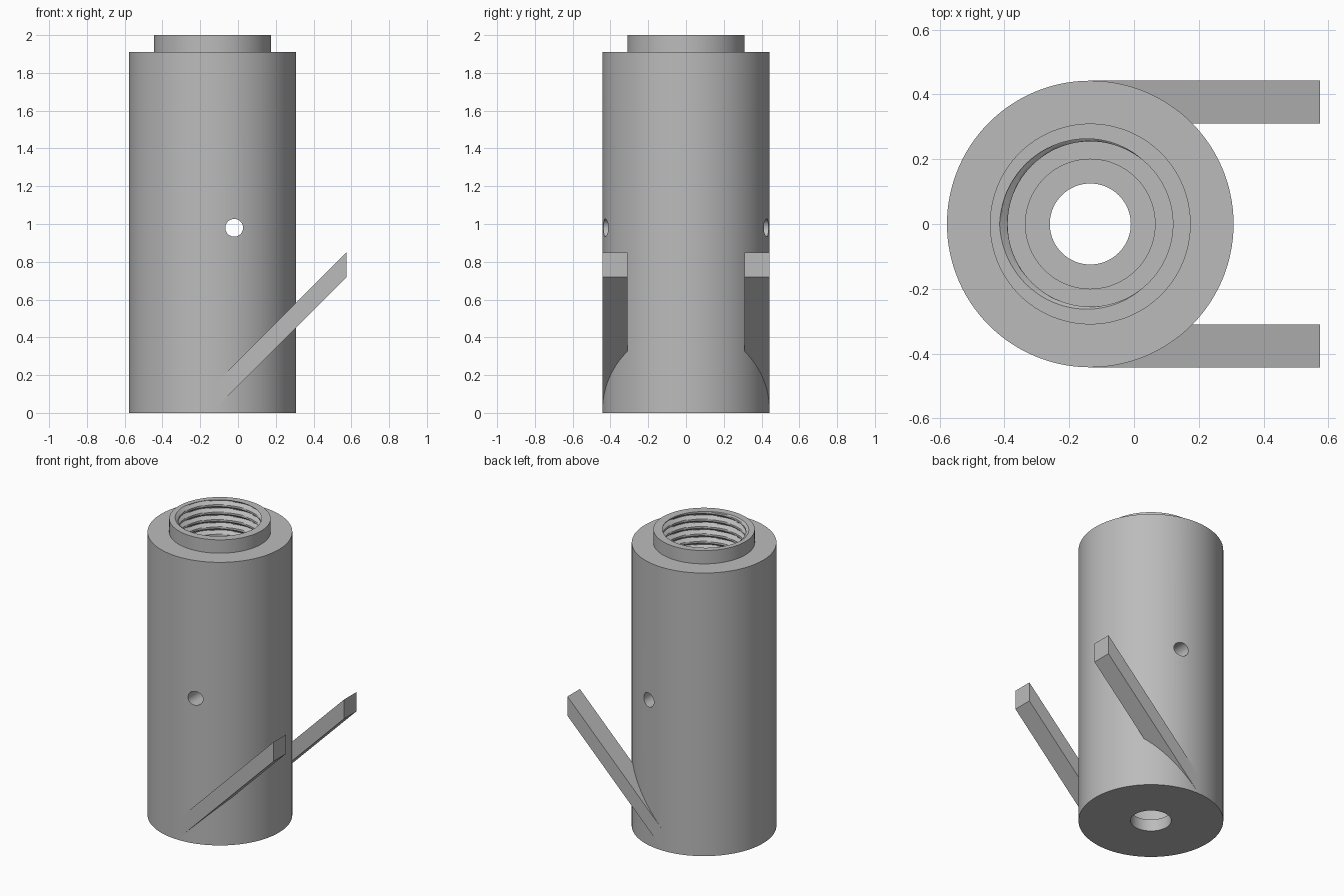
import bpy, bmesh, math
from mathutils import Matrix

cube = bpy.data.objects.get("Cube")
if cube:
    bpy.data.objects.remove(cube, do_unlink=True)

SEG = 120
AXIS_X = -0.135
TOP, LEDGE, PITCH, STEPS = 2.0, 1.5, 0.05, 12

grey = bpy.data.materials.new("plain grey")
grey.use_nodes = True
grey.diffuse_color = (0.5, 0.5, 0.5, 1)
grey.node_tree.nodes["Principled BSDF"].inputs["Base Color"].default_value = (0.5, 0.5, 0.5, 1)


def make_object(name, bm):
    bmesh.ops.recalc_face_normals(bm, faces=bm.faces)
    mesh = bpy.data.meshes.new(name)
    bm.to_mesh(mesh)
    bm.free()
    mesh.materials.append(grey)
    obj = bpy.data.objects.new(name, mesh)
    bpy.context.collection.objects.link(obj)
    return obj


def thread_radius(z, angle):
    """Radius of a right-handed V-groove cut into the socket wall."""
    d = (z - TOP) / PITCH - (angle - math.pi) / math.tau
    d -= round(d)
    return 0.255 + 0.025 * max(0, 1 - abs(d) / 0.36)


# Body: one closed lathe, outside wall, collar, threaded socket, cavity, drain
profile = [(0.125, 0), (0.4425, 0), (0.4425, 1.91), (0.31, 1.91), (0.31, TOP)]
rows = round((TOP - LEDGE) / PITCH * STEPS)
profile += [(None, TOP - i * PITCH / STEPS) for i in range(rows + 1)]
profile += [(0.2, LEDGE), (0.2, 0.08), (0.125, 0.08)]

bm = bmesh.new()
rings = []
for r, z in profile:
    ring = []
    for j in range(SEG):
        a = math.tau * j / SEG
        rad = thread_radius(z, a) if r is None else r
        ring.append(bm.verts.new((AXIS_X + rad * math.cos(a), rad * math.sin(a), z)))
    rings.append(ring)
for i, lower in enumerate(rings):
    upper = rings[(i + 1) % len(rings)]
    for j in range(SEG):
        k = (j + 1) % SEG
        bm.faces.new((lower[j], lower[k], upper[k], upper[j]))
body = make_object("body", bm)

# Cross hole drilled from front to back
bm = bmesh.new()
bmesh.ops.create_cone(bm, cap_ends=True, segments=48, radius1=0.047, radius2=0.047, depth=1.2,
                      matrix=Matrix.Translation((-0.02, 0, 0.98)) @ Matrix.Rotation(math.pi / 2, 4, 'X'))
cutter = make_object("hole_cutter", bm)
cutter.hide_render = True
drill = body.modifiers.new("cross hole", 'BOOLEAN')
drill.operation = 'DIFFERENCE'
drill.solver = 'EXACT'
drill.object = cutter
bpy.context.view_layer.objects.active = body
body.select_set(True)
bpy.ops.object.modifier_apply(modifier=drill.name)
bpy.data.objects.remove(cutter, do_unlink=True)
bpy.ops.object.shade_smooth_by_angle(angle=math.radians(25))

# Slanted bars, flush with the front and back of the body
for name, side in (("front_bar", -1), ("back_bar", 1)):
    bm = bmesh.new()
    outline = [(AXIS_X, 0.01), (0.575, 0.72), (0.575, 0.85), (AXIS_X, 0.14)]
    face = bm.faces.new([bm.verts.new((x, side * 0.31, z)) for x, z in outline])
    grown = bmesh.ops.extrude_face_region(bm, geom=[face])["geom"]
    bmesh.ops.translate(bm, vec=(0, side * 0.1325, 0),
                        verts=[v for v in grown if isinstance(v, bmesh.types.BMVert)])
    make_object(name, bm)
